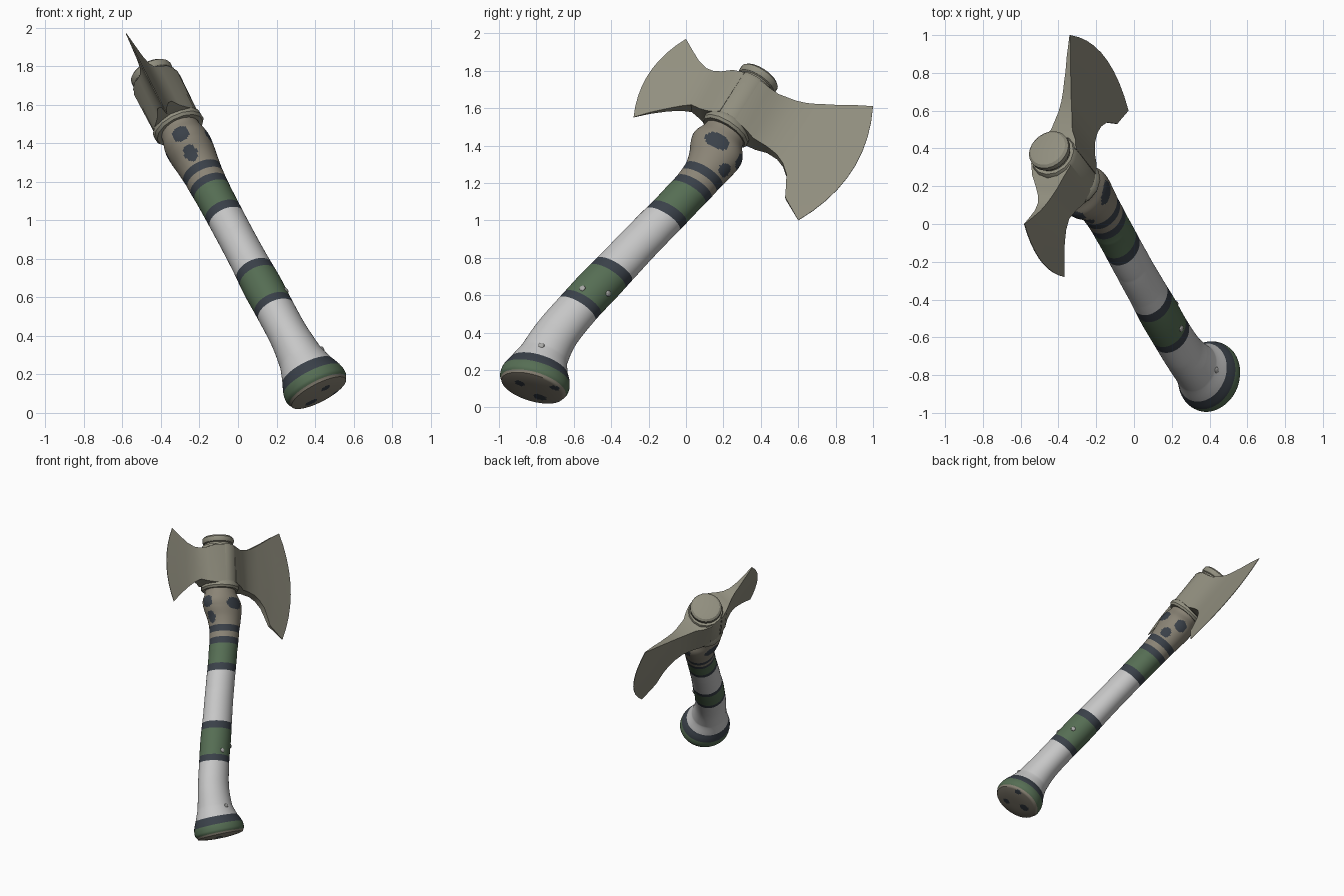
import bpy, math
from mathutils import Vector, Matrix

if "Cube" in bpy.data.objects:
    bpy.data.objects.remove(bpy.data.objects["Cube"])

# Axe frame: V towards the big blade, U along the head axis, N across the blade
V = Vector((0.268, 0.87, -0.42))
U = Vector((-0.39, 0.51, 0.77))
N = Vector((0.884, -0.042, 0.476))
FRAME = Matrix((V, U, N)).inverted()
MID = 0.424   # distance of the blade plane along N


def W(a, b, c):
    return FRAME @ Vector((a, b, c))


def mat(name, rgb):
    m = bpy.data.materials.new(name)
    m.diffuse_color = (*rgb, 1)
    m.use_nodes = True
    m.node_tree.nodes["Principled BSDF"].inputs["Base Color"].default_value = m.diffuse_color
    return m


steel = mat("steel", (0.285, 0.275, 0.213))
taupe = mat("taupe wood", (0.255, 0.23, 0.18))
white = mat("pale wrap", (0.57, 0.57, 0.57))
green = mat("green band", (0.092, 0.155, 0.088))
dark = mat("dark slate", (0.042, 0.052, 0.066))
grey = mat("grey stud", (0.40, 0.40, 0.39))


def make(name, verts, faces, mats, angle=35):
    me = bpy.data.meshes.new(name)
    me.from_pydata(verts, [], faces)
    for m in mats:
        me.materials.append(m)
    ob = bpy.data.objects.new(name, me)
    bpy.context.collection.objects.link(ob)
    bpy.ops.object.select_all(action='DESELECT')
    ob.select_set(True)
    bpy.context.view_layer.objects.active = ob
    bpy.ops.object.mode_set(mode='EDIT')
    bpy.ops.mesh.select_all(action='SELECT')
    bpy.ops.mesh.normals_make_consistent(inside=False)
    bpy.ops.object.mode_set(mode='OBJECT')
    bpy.ops.object.shade_smooth_by_angle(angle=math.radians(angle))
    return ob


def tilt(b):
    """The pommel end leans away from the head axis."""
    return 0.26 * min(1, max(0, (-0.10 - b) / 0.30))


def loft(name, rings, seg, mats, angle=35):
    """rings: (b, a, c, radius along V, radius along N)"""
    verts = []
    for b, a, c, rv, rn in rings:
        for i in range(seg):
            x = rv * math.cos(2 * math.pi * i / seg)
            verts.append(W(a + x, b + tilt(b) * x, c + rn * math.sin(2 * math.pi * i / seg)))
    faces = [(r * seg + i, r * seg + (i + 1) % seg,
              (r + 1) * seg + (i + 1) % seg, (r + 1) * seg + i)
             for r in range(len(rings) - 1) for i in range(seg)]
    faces += [tuple(range(seg)), tuple(range((len(rings) - 1) * seg, len(rings) * seg))]
    return make(name, verts, faces, mats, angle)


# ---- Handle: smooth loft through a few stations (b, a, rv, rn) ----
RIM = -0.502
ST = [(RIM, -0.645, 0.168, 0.158), (-0.475, -0.652, 0.184, 0.172),
      (-0.43, -0.664, 0.182, 0.168), (-0.375, -0.678, 0.158, 0.145),
      (-0.30, -0.69, 0.132, 0.120), (-0.15, -0.695, 0.120, 0.104),
      (0.05, -0.672, 0.115, 0.102), (0.22, -0.643, 0.116, 0.104),
      (0.40, -0.610, 0.112, 0.098), (0.60, -0.573, 0.110, 0.096),
      (0.90, -0.517, 0.108, 0.098), (1.06, -0.492, 0.112, 0.104),
      (1.14, -0.490, 0.127, 0.112), (1.22, -0.500, 0.150, 0.122),
      (1.27, -0.508, 0.150, 0.122), (1.33, -0.515, 0.120, 0.108),
      (1.40, -0.515, 0.110, 0.100)]


def center_c(b):
    return MID + 0.031 * min(1, max(0, (1.0 - b) / 1.2))


def catmull(p0, p1, p2, p3, t):
    return tuple(0.5 * (2 * q + (r - p) * t + (2 * p - 5 * q + 4 * r - s) * t * t
                        + (3 * q - p - 3 * r + s) * t ** 3)
                 for p, q, r, s in zip(p0, p1, p2, p3))


SEG = 72
rings = []
# rounded butt of the pommel
for k in range(1, 16):
    f = k / 16
    b = RIM - 0.016 * (1 - f ** 3)
    rings.append((b, ST[0][1], center_c(b), ST[0][2] * f, ST[0][3] * f))
for i in range(len(ST) - 1):
    p = [ST[max(0, i - 1)], ST[i], ST[i + 1], ST[min(len(ST) - 1, i + 2)]]
    n = max(2, round((ST[i + 1][0] - ST[i][0]) / 0.007))
    for k in range(n):
        t = k / n
        _, a, rv, rn = catmull(*p, t)
        b = ST[i][0] + t * (ST[i + 1][0] - ST[i][0])
        rings.append((b, a, center_c(b), rv, rn))
handle = loft("handle", rings, SEG, [taupe, white, green, dark], 50)

# colour bands: (upper limit, slot)
BANDS = [(-0.488, 0), (-0.432, 2), (-0.372, 3), (0.03, 1), (0.08, 3), (0.285, 2),
         (0.34, 3), (0.735, 1), (0.785, 3), (0.94, 2), (0.99, 3), (1.03, 0),
         (1.08, 3), (9, 0)]
BUTT_SPOTS = [(-0.60, 0.395, 0.034), (-0.705, 0.50, 0.026), (-0.52, 0.525, 0.022)]
# painted spots near the head: (angle, height, half width, half height)
SPOTS = [(85, 1.24, 0.066, 0.045), (180, 1.255, 0.047, 0.043), (180, 1.14, 0.047, 0.044),
         (5, 1.235, 0.047, 0.047), (30, 1.13, 0.042, 0.037), (275, 1.24, 0.06, 0.045)]
for f in handle.data.polygons:
    q = f.center
    a, c = q.dot(V), q.dot(N)
    r = min(f.index // SEG, len(rings) - 2)
    b = (rings[r][0] + rings[r + 1][0]) / 2
    slot = next(s for lim, s in BANDS if b < lim)
    if f.index == (len(rings) - 1) * SEG:
        slot = 0
    if b < RIM and any(math.hypot(a - x, c - y) < s for x, y, s in BUTT_SPOTS):
        slot = 3
    if b > 1.08:
        ang = math.degrees(math.atan2((c - MID) / 0.12, (a + 0.505) / 0.14))
        for s, h, w, g in SPOTS:
            d = math.radians((ang - s + 180) % 360 - 180) * 0.13
            if (d / w) ** 2 + ((b - h) / g) ** 2 < 1:
                slot = 3
    f.material_index = slot


# ---- Head socket and cap ----
def turned(name, profile, seg):
    return loft(name, [(b, -0.52, MID, r, r) for b, r in profile], seg, [steel], 30)


turned("head_socket", [(1.35, 0.10), (1.35, 0.130), (1.365, 0.140), (1.39, 0.138),
                       (1.405, 0.128), (1.655, 0.132), (1.68, 0.120)], 14)
turned("top_cap", [(1.66, 0.100), (1.695, 0.100), (1.70, 0.109), (1.71, 0.114),
                   (1.735, 0.114), (1.748, 0.100), (1.752, 0.08)], 24)


# ---- Blades: columns of (lower a, lower b, upper a, upper b, half thickness, bulge) ----
def blade(name, cols, rows=10):
    verts, faces, n = [], [], 2 * rows
    for la, lb, ua, ub, t, g in cols:
        for side in (1, -1):
            for k in range(rows):
                s = k / (rows - 1)
                s = s if side > 0 else 1 - s
                verts.append(W(la + (ua - la) * s + g * 4 * s * (1 - s),
                               lb + (ub - lb) * s, MID + side * t))
    for i in range(len(cols) - 1):
        for j in range(n):
            k = (j + 1) % n
            faces.append((i * n + j, i * n + k, (i + 1) * n + k, (i + 1) * n + j))
    faces += [tuple(range(n)), tuple(range((len(cols) - 1) * n, len(cols) * n))]
    return make(name, verts, faces, [steel], 30)


blade("large_blade", [
    (-0.47, 1.40, -0.47, 1.67, 0.120, 0), (-0.40, 1.385, -0.41, 1.665, 0.095, 0),
    (-0.345, 1.372, -0.36, 1.67, 0.064, 0), (-0.27, 1.376, -0.262, 1.692, 0.040, 0),
    (-0.20, 1.365, -0.21, 1.712, 0.030, 0.005), (-0.146, 1.338, -0.16, 1.737, 0.024, 0.01),
    (-0.095, 1.29, -0.11, 1.765, 0.020, 0.02), (-0.066, 1.235, -0.074, 1.784, 0.016, 0.03),
    (-0.035, 1.171, 0.0, 1.828, 0.011, 0.055), (0.094, 1.088, 0.103, 1.882, 0.002, 0.10)])
blade("small_blade", [
    (-0.57, 1.40, -0.57, 1.67, 0.120, 0), (-0.64, 1.38, -0.64, 1.662, 0.095, 0),
    (-0.69, 1.387, -0.70, 1.638, 0.064, 0), (-0.748, 1.394, -0.744, 1.629, 0.042, 0),
    (-0.80, 1.365, -0.79, 1.632, 0.027, -0.004), (-0.857, 1.322, -0.85, 1.655, 0.017, -0.02),
    (-0.93, 1.26, -0.92, 1.70, 0.009, -0.045), (-0.994, 1.195, -0.983, 1.743, 0.002, -0.065)])

# ---- Small studs on the handle ----
for i, (deg, b, a, rv, rn) in enumerate([(100, 0.11, -0.662, 0.115, 0.102),
                                         (35, 0.17, -0.652, 0.115, 0.102),
                                         (92, -0.31, -0.69, 0.134, 0.122)]):
    t = math.radians(deg)
    p = W(a + rv * math.cos(t), b + tilt(b) * rv * math.cos(t), center_c(b) + rn * math.sin(t))
    bpy.ops.mesh.primitive_ico_sphere_add(subdivisions=2, radius=0.017, location=p)
    stud = bpy.context.object
    stud.name = f"stud_{i + 1}"
    stud.scale = (1, 1, 0.5)
    stud.rotation_euler = (V * math.cos(t) + N * math.sin(t)).to_track_quat('Z', 'Y').to_euler()
    stud.data.materials.append(grey)
